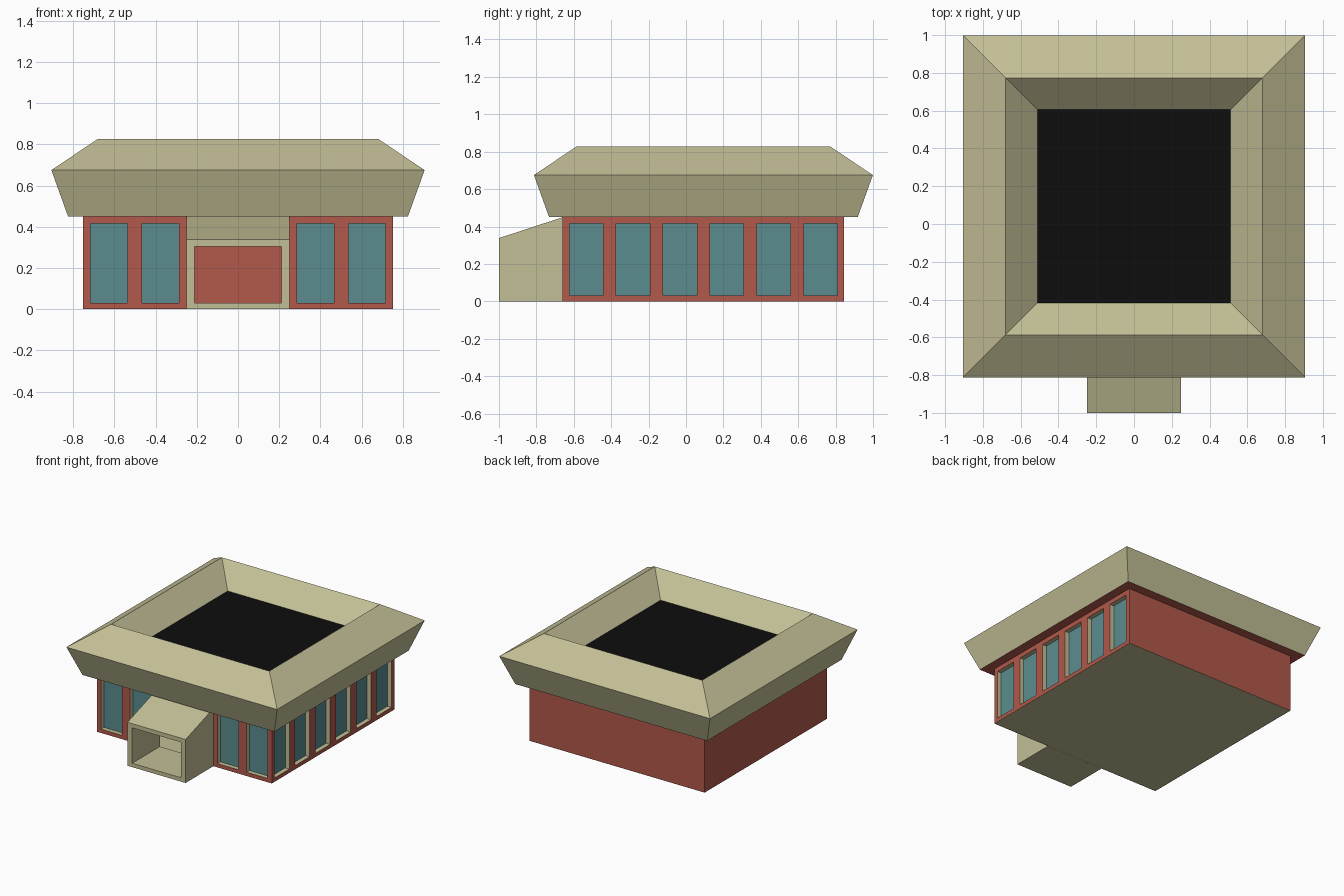
import bpy, bmesh
from mathutils import Vector

if "Cube" in bpy.data.objects:
    bpy.data.objects.remove(bpy.data.objects["Cube"])

CY = 0.093          # centre of the main block in y
W = 0.752           # wall half width
EAVE = 0.45         # wall height
FRONT = CY - W


def material(name, rgb):
    m = bpy.data.materials.new(name)
    m.diffuse_color = (*rgb, 1)
    m.use_nodes = True
    m.node_tree.nodes["Principled BSDF"].inputs["Base Color"].default_value = m.diffuse_color
    return m


KHAKI = material("khaki", (0.545, 0.52, 0.305))
RED = material("brick_red", (0.445, 0.098, 0.07))
TEAL = material("teal_glass", (0.105, 0.265, 0.275))
BLACK = material("black", (0.004, 0.004, 0.004))


def finish(name, bm, mats):
    bmesh.ops.remove_doubles(bm, verts=bm.verts, dist=1e-5)
    me = bpy.data.meshes.new(name)
    bm.to_mesh(me)
    bm.free()
    for m in mats:
        me.materials.append(m)
    ob = bpy.data.objects.new(name, me)
    bpy.context.collection.objects.link(ob)
    return ob


def loft(name, rings, mats, closed=False):
    """Skin four-point rings; closed joins last to first, otherwise cap ends."""
    bm = bmesh.new()
    vs = [[bm.verts.new(p) for p in r] for r in rings]
    pairs = list(zip(vs, vs[1:])) + ([(vs[-1], vs[0])] if closed else [])
    for a, b in pairs:
        for i in range(4):
            j = (i + 1) % 4
            bm.faces.new((a[i], a[j], b[j], b[i]))
    if not closed:
        bm.faces.new(vs[0]).material_index = 1
        bm.faces.new(vs[-1]).material_index = 2
    bmesh.ops.recalc_face_normals(bm, faces=bm.faces)
    return finish(name, bm, mats)


def square(h, z):
    return [(x * h, CY + y * h, z) for x, y in ((-1, -1), (1, -1), (1, 1), (-1, 1))]


def portal(hw, z0, z1, y):
    return [(-hw, y, z0), (hw, y, z0), (hw, y, z1), (-hw, y, z1)]


def wall(name, u, n, start, end, windows=0, width=0.18, depth=0.035):
    """Wall strip along u facing n, with evenly spaced recessed windows."""
    u, n, up = Vector(u), Vector(n), Vector((0, 0, 1))
    base = Vector((0, CY, 0)) + n * W
    pitch = (end - start) / max(windows, 1)
    us = [start]
    for i in range(windows):
        c = start + pitch * (i + 0.5)
        us += [c - width / 2, c + width / 2]
    us.append(end)
    zs = [0, 0.03, 0.415, EAVE]
    bm = bmesh.new()

    def quad(pts, mat):
        bm.faces.new([bm.verts.new(p) for p in pts]).material_index = mat

    for i in range(len(us) - 1):
        for k in range(3):
            c = [base + u * a + up * z for a, z in
                 ((us[i], zs[k]), (us[i + 1], zs[k]),
                  (us[i + 1], zs[k + 1]), (us[i], zs[k + 1]))]
            if i % 2 and k == 1:
                d = [p - n * depth for p in c]
                quad(d, 2)
                for s in range(4):
                    t = (s + 1) % 4
                    quad((c[s], c[t], d[t], d[s]), 1)
            else:
                quad(c, 0)
    return finish(name, bm, [RED, KHAKI, TEAL])


# Walls: windows on the front and right only
wall("front_wall_left", (1, 0, 0), (0, -1, 0), -W, -0.25, 2)
wall("front_wall_right", (1, 0, 0), (0, -1, 0), 0.25, W, 2)
wall("right_wall", (0, 1, 0), (1, 0, 0), -W, W, 6)
wall("back_wall", (-1, 0, 0), (0, 1, 0), -W, W)
wall("left_wall", (0, -1, 0), (-1, 0, 0), -W, W)

# Floor slab
loft("floor", [square(W - 0.001, 0), square(W - 0.001, 0.01)], [KHAKI] * 3)

# Flared roof with sunken black deck and red soffit
loft("roof", [square(0.825, EAVE), square(0.906, 0.675), square(0.68, 0.827),
              square(0.512, 0.675)], [KHAKI, RED, BLACK])

# Entrance porch: sloped tunnel open into the house
loft("porch", [portal(0.25, 0, 0.338, -1), portal(0.21, 0.03, 0.305, -1),
               portal(0.21, 0.03, 0.305, FRONT), portal(0.25, 0, EAVE, FRONT)],
     [KHAKI], closed=True)
